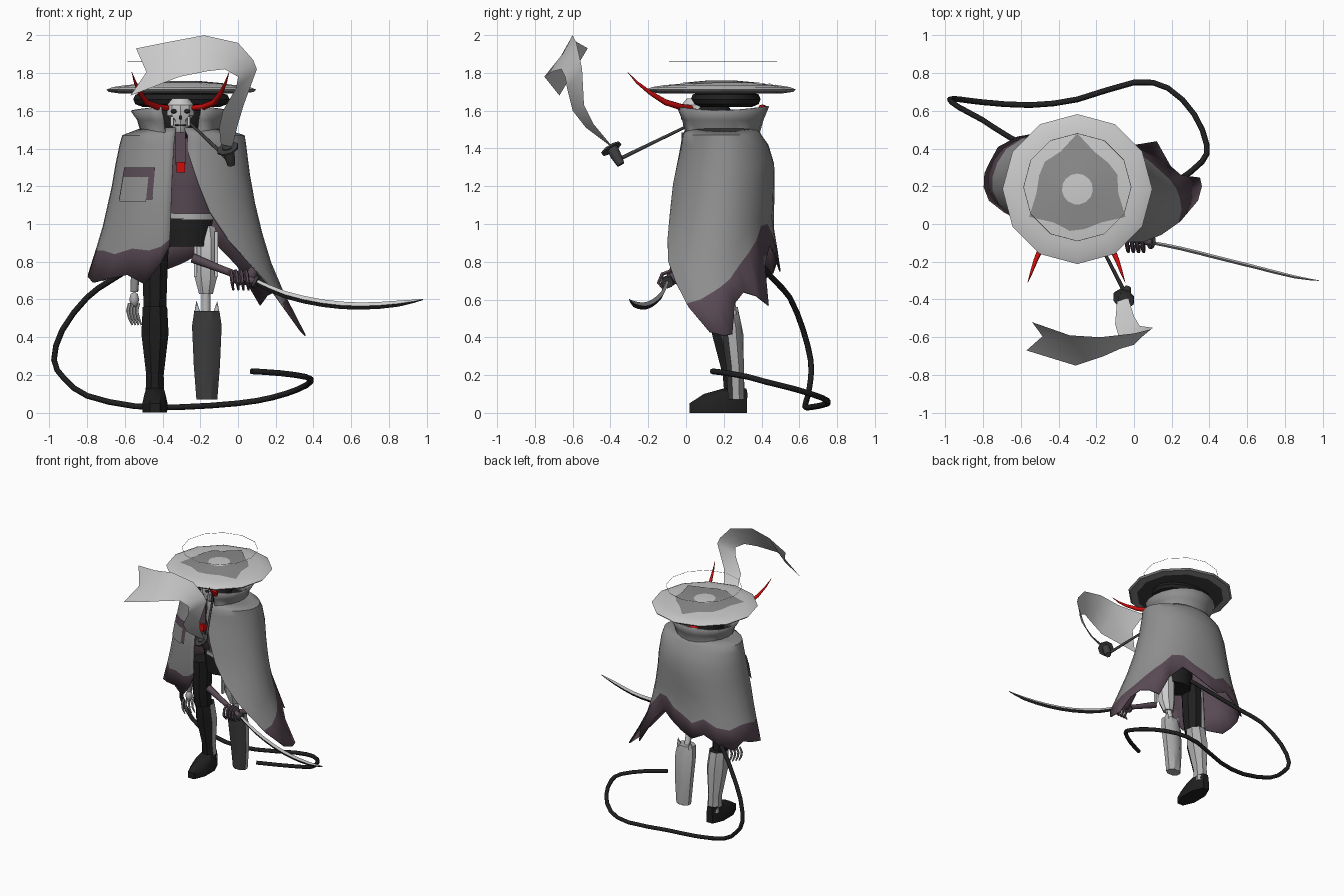
import bpy, bmesh, math
from mathutils import Vector

if "Cube" in bpy.data.objects:
    bpy.data.objects.remove(bpy.data.objects["Cube"])

def mat(name, r, g, b):
    m = bpy.data.materials.new(name)
    m.diffuse_color = (r, g, b, 1)
    m.use_nodes = True
    m.node_tree.nodes["Principled BSDF"].inputs["Base Color"].default_value = m.diffuse_color
    return m

PALE = mat("pale_grey", .60, .60, .60)
STEEL = mat("steel_grey", .42, .42, .42)
CLOTH = mat("cloth_grey", .27, .27, .27)
PURPLE = mat("dusky_purple", .10, .068, .088)
BLACK = mat("black", .014, .014, .014)
CHAR = mat("charcoal", .05, .05, .05)
RED = mat("red", .62, .004, .004)
CX, CY = -.30, .185

def build(name, verts, faces, mats, rule=None, angle=35):
    me = bpy.data.meshes.new(name)
    me.from_pydata(verts, [], faces)
    for m in mats:
        me.materials.append(m)
    ob = bpy.data.objects.new(name, me)
    bpy.context.collection.objects.link(ob)
    if rule:
        for p in me.polygons:
            p.material_index = rule(p)
    bpy.ops.object.select_all(action='DESELECT')
    ob.select_set(True)
    bpy.context.view_layer.objects.active = ob
    bpy.ops.object.shade_smooth_by_angle(angle=math.radians(angle))
    return ob

def loft(name, rings, mats, sides=8, rule=None, angle=35, turn=.5):
    """Stacked ellipses (cx, cy, z, rx, ry), listed from bottom to top."""
    v, f = [], []
    for cx, cy, z, rx, ry in rings:
        for i in range(sides):
            a = 2 * math.pi * (i + turn) / sides
            v.append((cx + rx * math.cos(a), cy + ry * math.sin(a), z))
    for r in range(len(rings) - 1):
        for i in range(sides):
            j = (i + 1) % sides
            f.append((r * sides + i, r * sides + j, (r + 1) * sides + j, (r + 1) * sides + i))
    f.append(tuple(range(sides))[::-1])
    f.append(tuple(range(len(v) - sides, len(v))))
    return build(name, v, f, mats, rule, angle)

def tube(name, pts, radii, m, res=2, closed=False):
    cu = bpy.data.curves.new(name, 'CURVE')
    cu.dimensions, cu.bevel_depth, cu.bevel_resolution = '3D', 1, res
    cu.use_fill_caps = True
    sp = cu.splines.new('POLY')
    sp.points.add(len(pts) - 1)
    sp.use_cyclic_u = closed
    for i, p in enumerate(pts):
        sp.points[i].co = (*p, 1)
        sp.points[i].radius = radii[i] if isinstance(radii, list) else radii
    cu.materials.append(m)
    ob = bpy.data.objects.new(name, cu)
    bpy.context.collection.objects.link(ob)
    bpy.ops.object.select_all(action='DESELECT')
    ob.select_set(True)
    bpy.context.view_layer.objects.active = ob
    bpy.ops.object.convert(target='MESH')
    bpy.ops.object.shade_smooth_by_angle(angle=math.radians(50))

def rounded(pts, n=3):
    """Catmull-Rom curve through the points."""
    p = [Vector(q) for q in [pts[0]] + pts + [pts[-1]]]
    out = []
    for a, b, c, d in zip(p, p[1:], p[2:], p[3:]):
        for t in [k / n for k in range(n)]:
            out.append(.5 * (2 * b + (c - a) * t + (2 * a - 5 * b + 4 * c - d) * t * t + (3 * b - a - 3 * c + d) * t ** 3))
    return out + [p[-1]]

def box(name, c, s, m):
    v = [(c[0] + s[0] * x, c[1] + s[1] * y, c[2] + s[2] * z) for x in (-.5, .5) for y in (-.5, .5) for z in (-.5, .5)]
    build(name, v, [(0, 1, 3, 2), (4, 6, 7, 5), (0, 4, 5, 1), (2, 3, 7, 6), (0, 2, 6, 4), (1, 5, 7, 3)], [m])

def ball(name, c, s, m, seg=12):
    n = seg // 2
    loft(name, [(c[0], c[1], c[2] - s[2] * math.cos(math.pi * (k + .1) / (n + .2)),
                 s[0] * math.sin(math.pi * (k + .1) / (n + .2)),
                 s[1] * math.sin(math.pi * (k + .1) / (n + .2))) for k in range(n + 1)], [m], seg, angle=60)

# cloak outline: z, centre x, radius x, centre y, radius y
SECT = [(1.51, -.30, .21, .19, .19), (1.47, -.29, .325, .19, .21), (1.38, -.295, .345, .215, .25),
        (1.2, -.30, .37, .195, .275), (.98, -.30, .42, .168, .29), (.75, -.30, .49, .13, .37),
        (.58, -.30, .57, .15, .42), (.41, -.30, .66, .20, .40)]

def surf(deg, z, off=0):
    for a, b in zip(SECT, SECT[1:]):
        if z >= b[0] - .001:
            break
    t = (a[0] - z) / (a[0] - b[0])
    cx, rx, cy, ry = [a[i] + (b[i] - a[i]) * t for i in range(1, 5)]
    s = math.radians(deg)
    # the left half hangs flatter and further back
    w = max(0, min(1, (1.38 - z) / .63)) * max(0, min(1, (deg % 360 - 180) / 40))
    cy, ry = cy + (.245 - cy) * w, ry + (.285 - ry) * w
    return (cx + (rx + off) * math.sin(s), max(cy - (ry + off) * math.cos(s), -.105 - off), z)

def solidify(ob, th, offset=0):
    md = ob.modifiers.new("thickness", 'SOLIDIFY')
    md.thickness, md.offset, md.material_offset = th, -1, offset

# cloak: angle from the front, end of grey, end of the ragged purple border
HEM = [(4, 1.40, 1.395), (14, 1.22, 1.215), (22, 1.07, 1.065), (34, .93, .925), (48, .81, .805), (60, .70, .695),
       (70, .58, .56), (80, .60, .43), (90, .64, .41), (97, .67, .42), (105, .71, .58), (114, .78, .64),
       (124, .85, .62), (133, .91, .57), (142, .99, .78), (155, 1.0, .89), (168, .94, .84), (180, .91, .79),
       (192, .87, .75), (205, .92, .80), (220, .87, .74), (235, .85, .70), (250, .88, .76), (265, .88, .74),
       (280, .86, .72), (295, .86, .69), (310, .84, .71), (325, .87, .73), (338, .86, .68), (346, .88, .78),
       (352, .92, .88)]
v, f, n = [], [], 9
for deg, g, d in HEM:
    zs = [1.51, 1.47] + [1.42 + (g - 1.42) * k / 5 for k in range(6)] + [d]
    v += [surf(deg, z) for z in zs]
for c in range(len(HEM) - 1):
    for r in range(n - 1):
        a, b = c * n + r, (c + 1) * n + r
        f.append((a, a + 1, b + 1, b))
cloak = build("cloak", v, f, [CLOTH, PURPLE, PURPLE], lambda p: int(p.index % (n - 1) == n - 2 and p.index // (n - 1) > 5), 40)
solidify(cloak, .008, 1)

# flared collar, open at the front
v, f = [], []
rows = [(1.61, .268, .255), (1.55, .235, .225), (1.48, .215, .205), (1.45, .25, .21)]
degs = [24 + 312 * k / 18 for k in range(19)]
for d in degs:
    s = math.radians(d)
    for z, rx, ry in rows:
        v.append((CX + rx * math.sin(s), CY - ry * math.cos(s), z + (.012 * math.cos(2 * s) if z > 1.6 else 0)))
for c in range(18):
    for r in range(3):
        a, b = c * 4 + r, c * 4 + 4 + r
        f.append((a, a + 1, b + 1, b))
solidify(build("collar", v, f, [CLOTH], None, 50), .01)

# pocket patch on the front of the cloak
def patch(name, d0, d1, z0, z1, off, m):
    v = [surf(d0 + (d1 - d0) * k / 4, z, off) for k in range(5) for z in (z1, z0)]
    build(name, v, [(2 * k, 2 * k + 1, 2 * k + 3, 2 * k + 2) for k in range(4)], [m])
patch("pocket_border", 303, 337, 1.13, 1.30, .008, PURPLE)
patch("pocket_flap", 305, 332, 1.12, 1.25, .012, CLOTH)

# hat: twelve-sided shallow brim, grey rim and charcoal middle underneath
loft("hat", [(CX, CY, z, r, r) for r, z in [(.17, 1.69), (.33, 1.692), (.385, 1.70), (.397, 1.712),
     (.365, 1.725), (.30, 1.735), (.08, 1.755)]], [PALE, CHAR, CLOTH], 12,
     lambda p: 0 if p.normal.z > -.3 else (2 if Vector((p.center.x - CX, p.center.y - CY)).length > .33 else 1), 20, 0)
# emblem plate on the hat: three-fold ring with an open middle
v, f = [], []
radii = [.295, .218, .225, .215, .218]
for i in range(15):
    a = math.radians(90 + 120 * (i // 5) + [0, 24, 50, 70, 96][i % 5])
    for r in (.082, radii[i % 5]):
        v.append((CX + r * math.cos(a), CY + r * math.sin(a), 1.759 - (r - .08) * .091))
for i in range(15):
    a, b = 2 * i, 2 * ((i + 1) % 15)
    f.append((a, a + 1, b + 1, b))
build("hat_emblem", v, f, [CLOTH])
loft("hat_band", [(CX, .21, z, rx, ry) for z, rx, ry in [(1.62, .21, .14), (1.635, .25, .175), (1.66, .262, .185),
     (1.685, .25, .175), (1.695, .21, .15)]], [BLACK], 14)
ball("band_knot", (-.35, .405, 1.615), (.05, .025, .018), RED, 8)
tube("halo", [(CX + .285 * math.cos(k * math.pi / 6), .195 + .285 * math.sin(k * math.pi / 6), 1.86)
              for k in range(12)], .0015, PALE, 0, True)

# head and skull mask
ball("head", (CX, .14, 1.54), (.125, .125, .12), BLACK)
loft("mask", [(-.305, .05, z, rx, ry) for z, rx, ry in [(1.48, .025, .045), (1.51, .045, .06), (1.55, .045, .065),
     (1.575, .075, .075), (1.63, .075, .075), (1.665, .045, .045)]], [PALE], 10)
for s in (-1, 1):
    ball("eye", (-.305 + s * .034, -.012, 1.597), (.02, .012, .012), BLACK, 8)
    tube("horn", [(-.305 + s * x, y, z) for x, y, z in [(.06, .03, 1.615), (.12, -.03, 1.62), (.18, -.11, 1.645),
         (.215, -.19, 1.695), (.24, -.26, 1.75), (.258, -.31, 1.805)]], [.014, .017, .016, .012, .007, .001], RED)
    box("cheek", (-.305 + s * .045, .0, 1.545), (.014, .03, .05), PALE)
box("nose", (-.305, -.022, 1.565), (.016, .008, .022), BLACK)
box("mouth", (-.305, -.012, 1.522), (.06, .008, .008), BLACK)

# torso, belt, hips, neck scarf
loft("torso", [(-.27, .17, 1.04, .13, .10), (-.28, .17, 1.2, .13, .11), (-.29, .18, 1.4, .19, .14),
               (-.30, .18, 1.47, .12, .12)], [PURPLE], 10)
loft("belt", [(-.26, .17, 1.025, .135, .115), (-.26, .17, 1.055, .135, .115)], [STEEL], 10)
loft("hips", [(-.27, .17, .88, .12, .10), (-.27, .17, 1.03, .145, .112)], [BLACK], 10)
box("scarf", (-.305, .0, 1.40), (.055, .05, .17), PURPLE)
box("brooch", (-.303, -.025, 1.30), (.045, .04, .055), RED)

# standing leg: black front, grey calf
loft("left_thigh", [(-.44, .17, .56, .065, .07), (-.44, .16, .70, .07, .085), (-.43, .16, .94, .07, .09)], [BLACK])
loft("left_shin", [(-.44, .26, .08, .055, .06), (-.44, .25, .2, .05, .06), (-.44, .22, .42, .078, .09),
                   (-.44, .20, .56, .07, .08)], [BLACK, STEEL], 8, lambda p: int(p.normal.y > -.15 and p.normal.z < .7))
loft("left_foot", [(-.44, .17, .0, .07, .165), (-.44, .17, .05, .072, .165), (-.44, .21, .10, .06, .125),
                   (-.44, .26, .13, .05, .065)], [BLACK])
# mechanical leg: thin struts and a shin guard
loft("right_thigh", [(-.17, .20, .63, .04, .04), (-.17, .18, .72, .065, .06), (-.17, .17, .92, .07, .07),
                     (-.17, .17, .99, .05, .06)], [PALE])
tube("knee_strut", [(-.17, .2, .65), (-.17, .23, .5)], .024, PALE)
loft("right_shin", [(-.165, .265, .07, .06, .045), (-.165, .26, .25, .075, .052), (-.165, .24, .46, .085, .06),
                    (-.165, .225, .54, .072, .055)], [STEEL, CHAR], 8, lambda p: int(p.normal.y < -.5))
for s in (-1, 1):
    box("thigh_rod", (-.17 + s * .055, .12, .84), (.018, .02, .24), PALE)
    tube("shin_spike", [(-.165 + s * .05, .25, .52), (-.165 + s * .055, .26, .59)], [.02, .001], STEEL)

# hands
def finger(name, pts, r, m):
    tube(name, pts, [r, r, r * .9, r * .5], m, 1)
tube("left_forearm", [(-.53, .14, .95), (-.55, .15, .64)], [.03, .022], CLOTH)
ball("left_palm", (-.55, .15, .60), (.028, .032, .042), STEEL, 8)
for k in range(4):
    x, y = -.575 + .016 * k, .12 + .02 * k
    finger("left_finger", [(x, y, .58), (x - .01, y - .01, .54), (x, y - .015, .50), (x + .015, y - .01, .465)], .009, STEEL)
ball("right_palm", (.01, -.07, .715), (.05, .03, .04), PURPLE, 8)
tube("right_wrist", [(.03, -.05, .70), (.06, .0, .69), (.08, .08, .75)], [.02, .022, .03], PURPLE)
for k in range(4):
    x = -.04 + .027 * k
    finger("right_finger", [(x, -.08, .75), (x + .005, -.125, .735), (x + .01, -.145, .69), (x + .015, -.115, .65)], .011, PURPLE)

# sword
tube("sword_hilt", [(-.24, -.04, .82), (-.1, -.065, .765), (.1, -.10, .69)], [.026, .02, .018], PURPLE)
tube("sword_guard", [(.085, -.097, .697), (.1, -.10, .69)], .034, CHAR)
v, f = [], []
for x, y, z, w in rounded([(.1, -.10, .69, .018), (.25, -.13, .625, .02), (.45, -.18, .58, .02), (.65, -.23, .565, .019),
                           (.85, -.28, .578, .016), (.98, -.30, .60, .003)], 2):
    v += [(x, y, z + w), (x, y - w * .5, z), (x, y, z - w), (x, y + w * .5, z)]
for r in range(len(v) // 4 - 1):
    for i in range(4):
        j = (i + 1) % 4
        f.append((r * 4 + i, r * 4 + 4 + i, r * 4 + 4 + j, r * 4 + j)[::-1])
build("sword_blade", v, f, [PALE, BLACK], lambda p: int(p.index % 4 in (1, 2)), 20)

# tail
tube("tail", rounded([(.07, .14, .22), (.22, .22, .21), (.36, .33, .19), (.385, .42, .165), (.32, .58, .125), (.18, .72, .08),
              (0, .75, .05), (-.3, .66, .03), (-.55, .63, .035), (-.8, .645, .09), (-.92, .66, .18), (-.975, .66, .28),
              (-.93, .62, .44), (-.8, .55, .61), (-.66, .46, .71), (-.32, .28, .92)], 2), .0155, BLACK)

# pipe and ribbon of smoke
tube("pipe_stem", [(-.25, .03, 1.53), (-.05, -.36, 1.34)], [.007, .011], CHAR)
tube("pipe_bowl", [(-.035, -.345, 1.315), (-.045, -.37, 1.36), (-.055, -.395, 1.41)], [.022, .03, .032], CHAR)
tube("pipe_rim", [(-.053, -.393, 1.395), (-.056, -.398, 1.403)], .06, CHAR)
outer = [(-.03, -.39, 1.41), (.0, -.49, 1.53), (.03, -.54, 1.63), (.10, -.55, 1.82), (.08, -.56, 1.87), (0, -.58, 1.96),
         (-.18, -.60, 2.0), (-.34, -.59, 1.97), (-.54, -.52, 1.93)]
inner = [(-.09, -.41, 1.42), (-.10, -.53, 1.51), (-.08, -.60, 1.60), (-.01, -.63, 1.72), (0, -.64, 1.78), (-.07, -.66, 1.82),
         (-.16, -.70, 1.81), (-.31, -.75, 1.78), (-.57, -.67, 1.68)]
v = []
for k, (a, b) in enumerate(zip(outer, inner)):
    mid = (Vector(a) + Vector(b)) / 2
    v += [a, tuple(mid + (Vector((.07, 0, .0)) if k == 8 else Vector((0, 0, 0)))), b]
f = [(3 * k + j, 3 * k + j + 3, 3 * k + j + 4, 3 * k + j + 1) for k in range(8) for j in (0, 1)]
build("smoke_ribbon", v, f, [PALE], None, 60)
